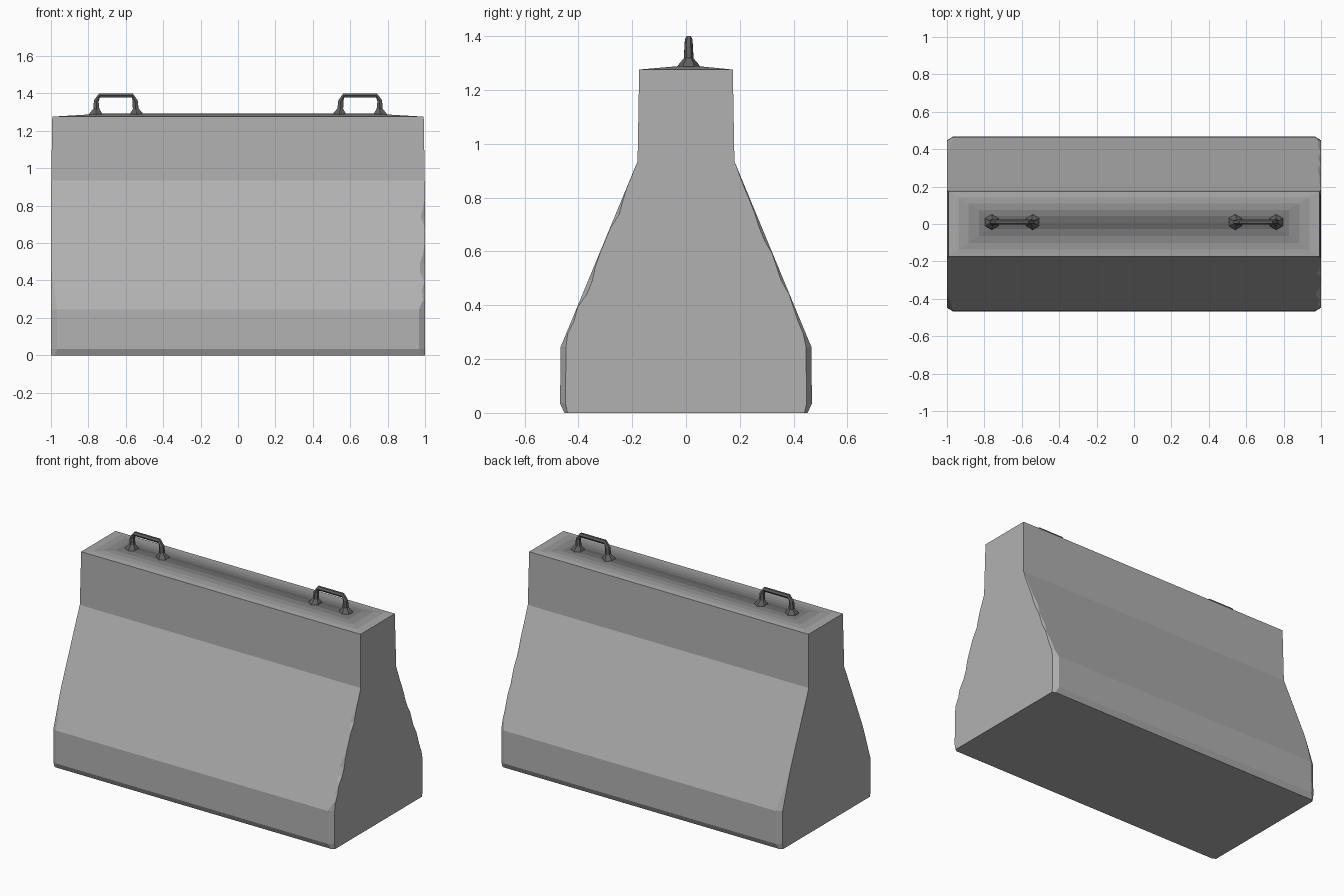
import bpy, bmesh, math, random
from mathutils import Vector

if "Cube" in bpy.data.objects:
    bpy.data.objects.remove(bpy.data.objects["Cube"])

random.seed(4)


def grey(name, v):
    mat = bpy.data.materials.new(name)
    mat.diffuse_color = (v, v, v, 1)
    mat.use_nodes = True
    mat.node_tree.nodes["Principled BSDF"].inputs["Base Color"].default_value = mat.diffuse_color
    return mat


BANDS = 5
CONCRETE = grey("concrete", 0.44)
STEEL = grey("dark_steel", 0.12)
# the top darkens from its rim to the ridge
STAINS = [grey(f"stain_{i}", 0.40 - 0.26 * i / (BANDS - 1)) for i in range(BANDS)]


def finish(name, bm, mats):
    bmesh.ops.remove_doubles(bm, verts=bm.verts, dist=1e-5)
    bmesh.ops.recalc_face_normals(bm, faces=bm.faces)
    mesh = bpy.data.meshes.new(name)
    bm.to_mesh(mesh)
    bm.free()
    for mat in mats:
        mesh.materials.append(mat)
    obj = bpy.data.objects.new(name, mesh)
    bpy.context.collection.objects.link(obj)
    return obj


def bridge(bm, a, b, closed, mat=0):
    n = len(a)
    for i in range(n if closed else n - 1):
        j = (i + 1) % n
        bm.faces.new((a[i], a[j], b[j], b[i])).material_index = mat


# Half profile (y, z, worn): worn marks how far the end corners are cut back
STEPS = 14


def half_profile(chip):
    pts = [(0.452, 0.0, 0.012), (0.468, 0.035, 0.02), (0.466, 0.245, 0.02)]
    for i in range(1, STEPS):
        t = i / STEPS
        pts.append((0.466 - 0.286 * t, 0.245 + 0.69 * t, chip(t)))
    return pts + [(0.18, 0.935, 0.0), (0.174, 1.276, 0.0)]


def rough(t):
    return random.choice((0.002, 0.006, 0.01, 0.016)) * min(1, 3 * (1 - t))


def taper(t):
    return max(0.0, 0.02 * (1 - 3 * t))


# Concrete body: lofted along x, end corners cut back and chipped
bm = bmesh.new()
sides = {}
for end, chip_front, chip_back in ((-1, taper, taper), (1, rough, rough)):
    front, back = half_profile(chip_front), half_profile(chip_back)
    ring = [(-y, z, w) for y, z, w in front] + [(y, z, w) for y, z, w in reversed(back)]
    inner, outer = [], []
    for y, z, w in ring:
        x = 0.999 - 0.006 * max(0, z - 0.9) / 0.37
        inner.append(bm.verts.new((end * (x - 1.6 * w), y, z)))
        outer.append(bm.verts.new((end * x, y - math.copysign(w, y), z)))
    # the ring is open across the top, which gets a raised hip
    bridge(bm, inner, outer, False)
    bm.faces.new((inner[0], outer[0], outer[-1], inner[-1]))
    bm.faces.new(outer)
    sides[end] = inner, outer
left, right = sides[-1], sides[1]
bridge(bm, left[0], right[0], False)
bm.faces.new((left[0][0], right[0][0], right[0][-1], left[0][-1]))

# Shallow hipped top, in nested bands up to the ridge
n = len(left[0]) // 2
rim = [left[0][n - 1], right[0][n - 1], right[0][n], left[0][n]]
ridge = [Vector((x, 0.01, 1.292)) for x in (-0.72, 0.72, 0.72, -0.72)]
prev = rim
for i in range(BANDS):
    t = min((i + 1) / BANDS, 0.995)
    loop = [bm.verts.new(v.co.lerp(r, t)) for v, r in zip(rim, ridge)]
    bridge(bm, prev, loop, True, i + 1)
    prev = loop
bm.faces.new(prev).material_index = BANDS
finish("barrier_body", bm, [CONCRETE] + STAINS)


# Lifting loops: six-sided bar with flared feet
PATH = [(-0.76, 1.275, 0.05), (-0.76, 1.297, 0.036), (-0.757, 1.318, 0.018),
        (-0.758, 1.36, 0.015), (-0.74, 1.389, 0.014), (-0.565, 1.389, 0.014),
        (-0.55, 1.36, 0.016), (-0.547, 1.318, 0.018),
        (-0.543, 1.297, 0.036), (-0.538, 1.275, 0.05)]


def lifting_loop(name, sign):
    bm = bmesh.new()
    rings = []
    for i, (x, z, r) in enumerate(PATH):
        p, q = PATH[max(i - 1, 0)], PATH[min(i + 1, len(PATH) - 1)]
        t = Vector((q[0] - p[0], 0, q[1] - p[1])).normalized()
        if r > 0.03:
            t = Vector((0, 0, 1 if i < 5 else -1))
        side = t.cross(Vector((0, 1, 0)))
        ring = []
        for k in range(6):
            a = math.tau * (k + 0.5) / 6
            c = Vector((x, 0.01, z)) + side * (r * math.cos(a)) + Vector((0, r * math.sin(a), 0))
            ring.append(bm.verts.new((c.x * -sign, c.y, c.z)))
        rings.append(ring)
    for a, b in zip(rings, rings[1:]):
        bridge(bm, a, b, True)
    bm.faces.new(rings[0])
    bm.faces.new(rings[-1])
    finish(name, bm, [STEEL])


lifting_loop("lifting_loop_left", -1)
lifting_loop("lifting_loop_right", 1)
